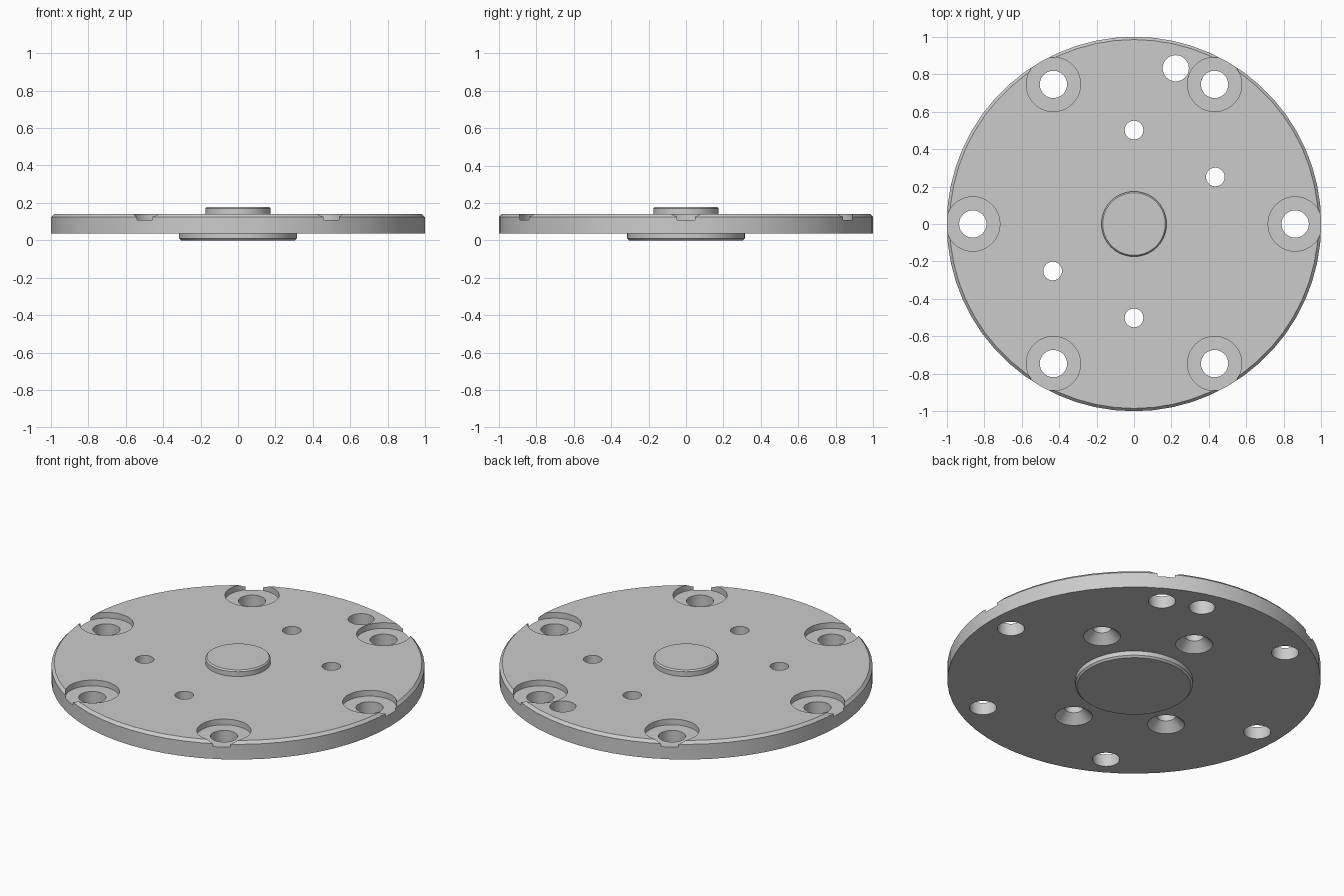
import bpy, bmesh
from math import radians, cos, sin, pi

if "Cube" in bpy.data.objects:
    bpy.data.objects.remove(bpy.data.objects["Cube"], do_unlink=True)

grey = bpy.data.materials.new("plain grey metal")
grey.use_nodes = True
COLOUR = (0.6, 0.6, 0.6, 1)
grey.diffuse_color = COLOUR
grey.node_tree.nodes["Principled BSDF"].inputs["Base Color"].default_value = COLOUR

BOTTOM, TOP = 0.036, 0.142


def lathe(bm, profile, sides, x=0, y=0):
    """Turn a bottom-to-top (radius, z) profile into a capped solid."""
    rings = [[bm.verts.new((x + r * cos(2 * pi * i / sides),
                            y + r * sin(2 * pi * i / sides), z))
              for i in range(sides)] for r, z in profile]
    for low, high in zip(rings, rings[1:]):
        for i in range(sides):
            j = (i + 1) % sides
            bm.faces.new((low[i], low[j], high[j], high[i]))
    bm.faces.new(rings[0][::-1])
    bm.faces.new(rings[-1])


def make_object(name, bm):
    mesh = bpy.data.meshes.new(name)
    bm.to_mesh(mesh)
    bm.free()
    mesh.materials.append(grey)
    obj = bpy.data.objects.new(name, mesh)
    bpy.context.collection.objects.link(obj)
    return obj


def polar(radius, degrees):
    return radius * cos(radians(degrees)), radius * sin(radians(degrees))


# Round plate with a bottom spigot and a top boss, all lightly chamfered
bm = bmesh.new()
lathe(bm, [(0.305, 0), (0.315, 0.01), (0.315, BOTTOM), (1, BOTTOM),
           (1, 0.126), (0.985, TOP), (0.174, TOP), (0.174, 0.17),
           (0.167, 0.178)], 60)
plate = make_object("flange_plate", bm)

# Cutters for every hole
bm = bmesh.new()
for k in range(6):  # counterbored bolt holes
    lathe(bm, [(0.073, -0.1), (0.073, 0.108), (0.145, 0.108), (0.145, 0.3)],
          40, *polar(0.861, 60 * k))
for angle in (30, 90, 210, 270):  # screw holes countersunk from below
    lathe(bm, [(0.11, BOTTOM - 0.01), (0.05, BOTTOM + 0.05), (0.05, 0.3)],
          32, *polar(0.502, angle))
lathe(bm, [(0.07, -0.1), (0.07, 0.3)], 32, *polar(0.861, 75))  # dowel hole
cutter = make_object("hole_cutters", bm)
cutter.hide_render = True

# Cut the holes and remove the helper
bpy.ops.object.select_all(action='DESELECT')
bpy.context.view_layer.objects.active = plate
plate.select_set(True)
cut = plate.modifiers.new("holes", 'BOOLEAN')
cut.operation = 'DIFFERENCE'
cut.solver = 'EXACT'
cut.object = cutter
bpy.ops.object.modifier_apply(modifier=cut.name)
bpy.data.objects.remove(cutter, do_unlink=True)
bpy.ops.object.shade_smooth_by_angle(angle=radians(25))
